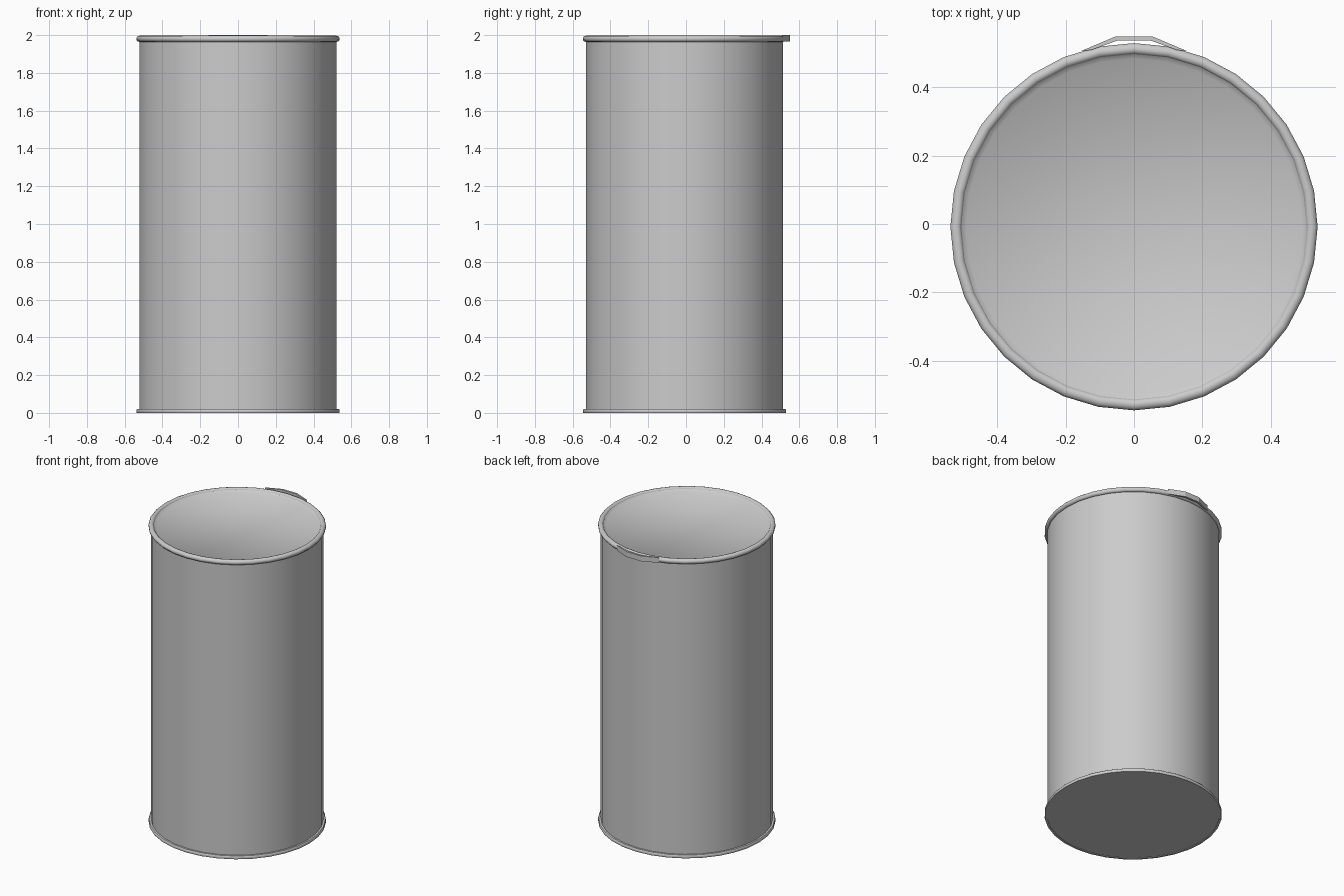
import bpy, bmesh, math

if "Cube" in bpy.data.objects:
    bpy.data.objects.remove(bpy.data.objects["Cube"])

SEG = 32
CY = -0.008  # drum axis sits slightly forward because the lever sticks out behind


def finish(name, bm, smooth=True):
    bmesh.ops.remove_doubles(bm, verts=bm.verts, dist=1e-5)
    bmesh.ops.recalc_face_normals(bm, faces=bm.faces)
    mesh = bpy.data.meshes.new(name)
    bm.to_mesh(mesh)
    bm.free()
    ob = bpy.data.objects.new(name, mesh)
    bpy.context.collection.objects.link(ob)
    if smooth:
        bpy.ops.object.select_all(action='DESELECT')
        ob.select_set(True)
        bpy.context.view_layer.objects.active = ob
        bpy.ops.object.shade_smooth_by_angle(angle=math.radians(50))
    return ob


def lathe(name, profile, closed=False, caps=()):
    """Revolve (radius, z) points; caps lists profile indices to fill with a disc."""
    bm = bmesh.new()
    rings = []
    for r, z in profile:
        rings.append([bm.verts.new((r * math.cos(2 * math.pi * i / SEG),
                                    CY + r * math.sin(2 * math.pi * i / SEG), z))
                      for i in range(SEG)])
    pairs = list(zip(rings, rings[1:]))
    if closed:
        pairs.append((rings[-1], rings[0]))
    for a, b in pairs:
        for i in range(SEG):
            j = (i + 1) % SEG
            bm.faces.new((a[i], a[j], b[j], b[i]))
    for c in caps:
        bm.faces.new(rings[c])
    return finish(name, bm)


# Drum wall with flat bottom
lathe("drum_body", [(0.522, 0.003), (0.522, 1.975)], caps=(0,))

# Thin chime around the foot
lathe("bottom_rim", [(0.522, 0.0), (0.536, 0.0), (0.538, 0.004),
                     (0.538, 0.016), (0.534, 0.021), (0.521, 0.021)], closed=True)

# Rounded clamp ring around the top
lathe("clamp_ring", [(0.521, 1.964), (0.531, 1.966), (0.538, 1.975), (0.538, 1.986),
                     (0.531, 1.994), (0.521, 1.997), (0.511, 1.994), (0.506, 1.986),
                     (0.506, 1.972)], closed=True)

# Recessed lid with sloped edge
lathe("lid", [(0.508, 1.988), (0.492, 1.974)], caps=(1,))

# Bent lever strap at the back of the ring
half_outer = [(0.155, 0.507), (0.053, 0.55)]
half_inner = [(0.050, 0.537), (0.125, 0.510)]
right = half_outer[::-1], half_inner
outline = ([(-x, y) for x, y in half_outer] + half_outer[::-1]
           + half_inner[::-1] + [(-x, y) for x, y in half_inner])
bm = bmesh.new()
face = bm.faces.new([bm.verts.new((x, y, 1.965)) for x, y in outline])
ext = bmesh.ops.extrude_face_region(bm, geom=[face], use_keep_orig=True)
for v in [g for g in ext["geom"] if isinstance(g, bmesh.types.BMVert)]:
    v.co.z = 2.0
finish("clamp_lever", bm, smooth=False)
